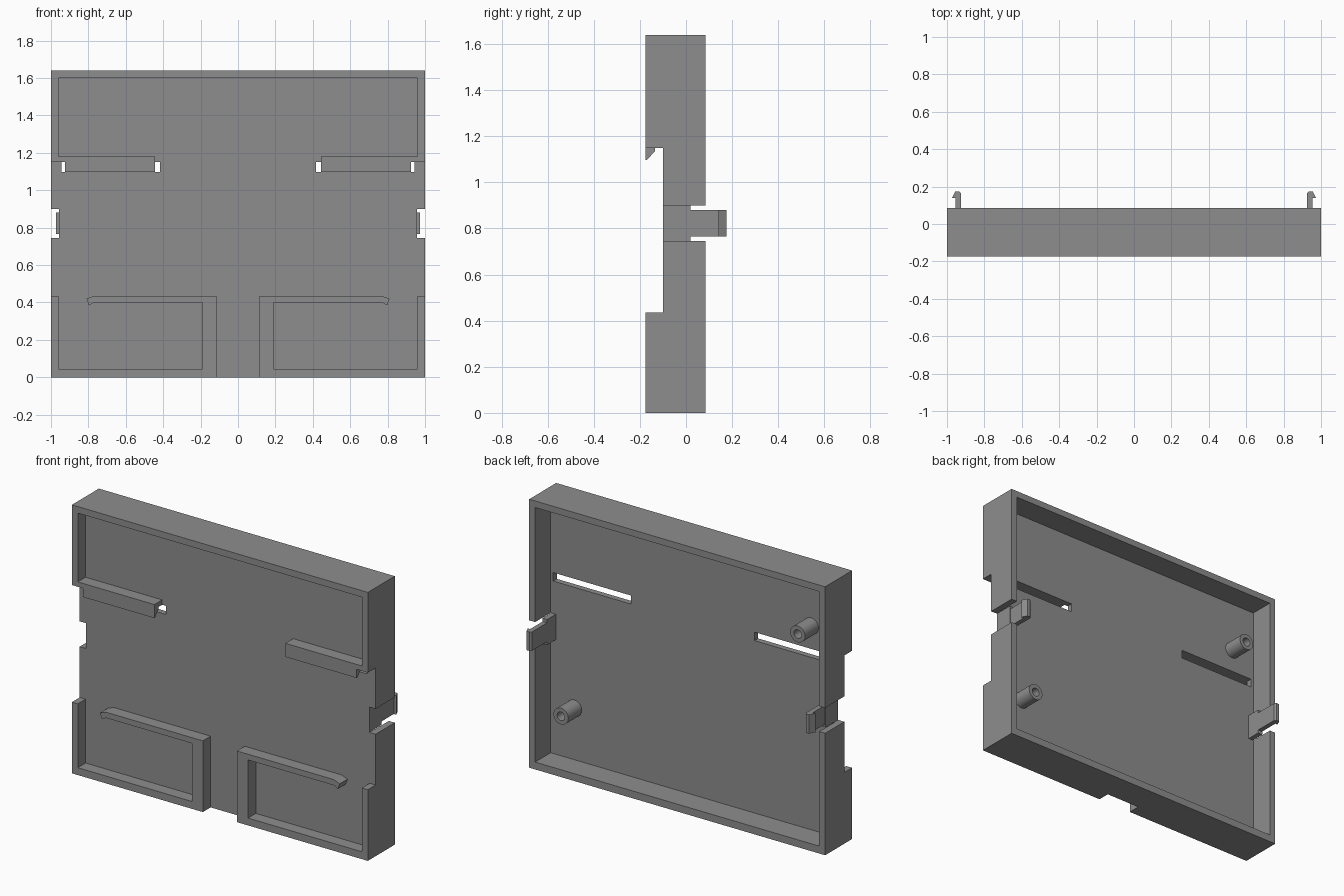
import bpy, bmesh, math
from mathutils import Matrix, Vector

if "Cube" in bpy.data.objects:
    bpy.data.objects.remove(bpy.data.objects["Cube"])

grey = bpy.data.materials.new("mid_grey")
grey.diffuse_color = (0.27, 0.27, 0.27, 1)
grey.use_nodes = True
grey.node_tree.nodes["Principled BSDF"].inputs["Base Color"].default_value = grey.diffuse_color

FRONT, PLATE, FLOOR, BACK, TOP = -0.175, -0.10, -0.065, 0.085, 1.64


def finish(name, bm):
    bmesh.ops.recalc_face_normals(bm, faces=bm.faces)
    me = bpy.data.meshes.new(name)
    bm.to_mesh(me)
    bm.free()
    me.materials.append(grey)
    ob = bpy.data.objects.new(name, me)
    bpy.context.collection.objects.link(ob)
    return ob


def prism(name, points, offset):
    """Extrude a planar 3D outline along an offset."""
    bm = bmesh.new()
    face = bm.faces.new([bm.verts.new(p) for p in points])
    new = bmesh.ops.extrude_face_region(bm, geom=[face])["geom"]
    verts = [v for v in new if isinstance(v, bmesh.types.BMVert)]
    bmesh.ops.translate(bm, verts=verts, vec=Vector(offset))
    return finish(name, bm)


def box(name, x, y, z):
    x, y, z = sorted(x), sorted(y), sorted(z)
    pts = [(x[0], y[0], z[0]), (x[1], y[0], z[0]), (x[1], y[0], z[1]), (x[0], y[0], z[1])]
    return prism(name, pts, (0, y[1] - y[0], 0))


def cut(target, *bounds):
    tool = box("cutter", *bounds)
    tool.hide_render = True
    mod = target.modifiers.new("cut", 'BOOLEAN')
    mod.operation, mod.solver, mod.object = 'DIFFERENCE', 'EXACT', tool
    bpy.context.view_layer.objects.active = target
    bpy.ops.object.modifier_apply(modifier=mod.name)
    bpy.data.objects.remove(tool)


# Case shell: a solid block hollowed from the back and the front
case = box("case_shell", (-1, 1), (FRONT, BACK), (0, TOP))
cut(case, (-0.96, 0.96), (FLOOR, 0.3), (0.045, 1.60))       # back cavity
ahead = (-0.4, PLATE)
cut(case, (-1.2, 1.2), ahead, (0.435, 1.15))                # recessed middle band
cut(case, (-0.96, 0.96), ahead, (1.18, 1.60))               # upper front recess
cut(case, (-0.443, 0.443), ahead, (1.10, 1.30))             # opening between ledges
cut(case, (-0.115, 0.115), ahead, (-0.2, 0.6))              # gap between lower pockets
for s in (-1, 1):
    cut(case, (0.19 * s, 0.96 * s), ahead, (0.045, 0.40))   # lower pocket
    cut(case, (0.77 * s, 0.96 * s), ahead, (0.30, 0.60))    # gap above pocket
    cut(case, (0.418 * s, 0.943 * s), (-0.3, 0.0), (1.098, 1.15))  # slot
    cut(case, (0.955 * s, 1.2 * s), (-0.3, 0.3), (0.745, 0.90))    # clip notch

for s, side in ((-1, "left"), (1, "right")):
    # Hooked lip under the ledge
    lip = [(-0.175, 1.15), (-0.135, 1.15), (-0.135, 1.135), (-0.17, 1.097), (-0.175, 1.097)]
    prism(side + "_ledge_lip", [(0.443 * s, y, z) for y, z in lip], (0.482 * s, 0, 0))
    # Bent end of the pocket rail
    bend = [(0.77, 0.435), (0.81, 0.42), (0.797, 0.385), (0.77, 0.40)]
    prism(side + "_rail_end", [(x * s, FRONT, z) for x, z in bend], (0, PLATE - FRONT, 0))
    # Snap clip: wide base and a narrow barbed arm
    box(side + "_clip_base", (0.925 * s, 0.957 * s), (PLATE + 0.001, 0.02), (0.745, 0.90))
    arm = [(0.925, 0.02), (0.955, 0.02), (0.955, 0.14), (0.972, 0.14),
           (0.955, 0.175), (0.935, 0.175), (0.925, 0.165)]
    prism(side + "_clip_arm", [(x * s, y, 0.765) for x, y in arm], (0, 0, 0.115))

# Hollow screw posts on the back
for name, x, z in (("upper_post", -0.80, 1.29), ("lower_post", 0.80, 0.36)):
    bm = bmesh.new()
    n, rings = 32, []
    for r, y in ((0.05, FLOOR), (0.05, 0.065), (0.026, 0.065), (0.026, FLOOR + 0.002)):
        rings.append([bm.verts.new((x + r * math.cos(2 * math.pi * i / n), y,
                                    z + r * math.sin(2 * math.pi * i / n))) for i in range(n)])
    for a, b in zip(rings, rings[1:]):
        for i in range(n):
            j = (i + 1) % n
            bm.faces.new((a[i], a[j], b[j], b[i]))
    bm.faces.new(rings[0])
    bm.faces.new(rings[-1])
    post = finish(name, bm)
    bpy.ops.object.select_all(action='DESELECT')
    post.select_set(True)
    bpy.context.view_layer.objects.active = post
    bpy.ops.object.shade_smooth_by_angle(angle=math.radians(35))
